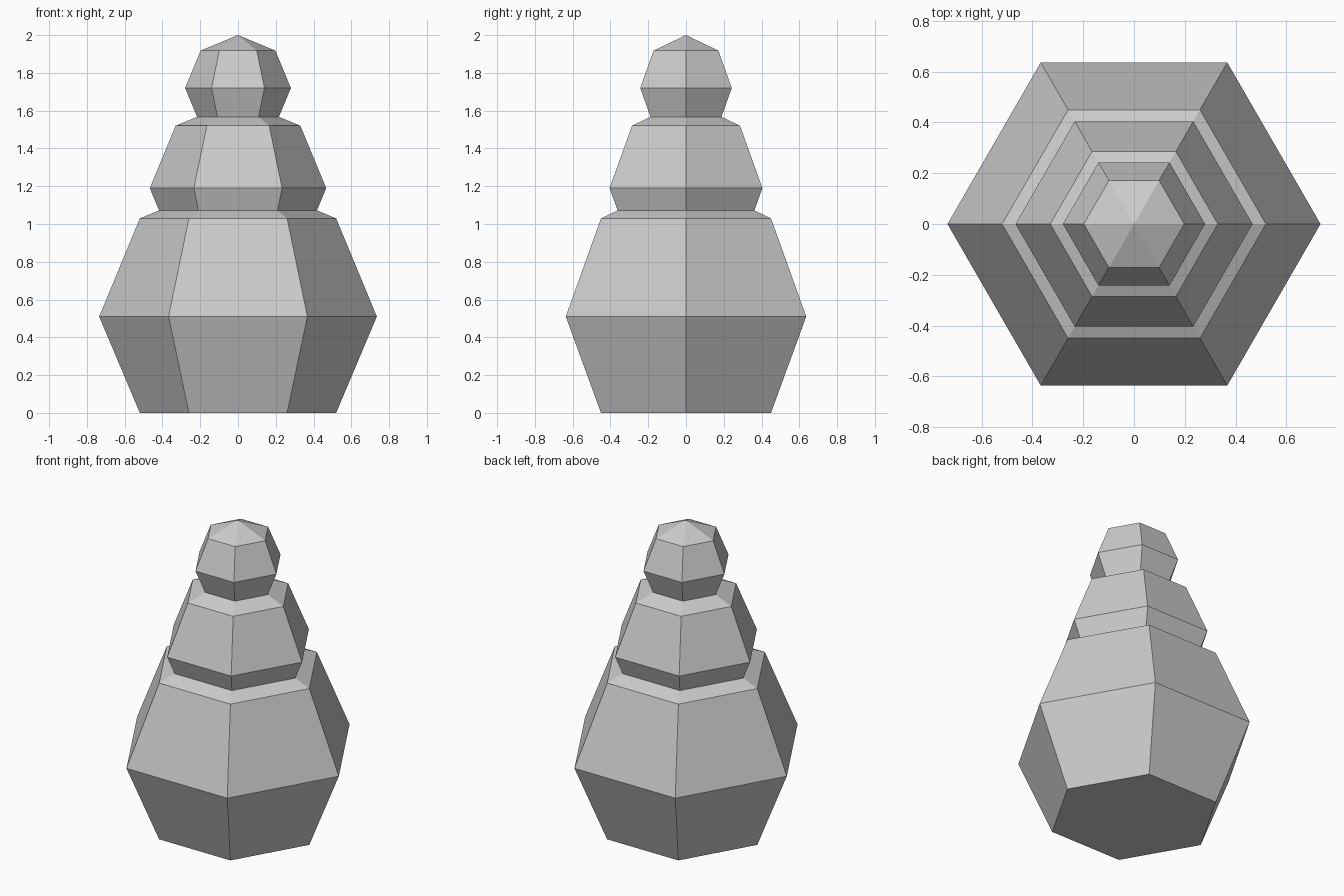
import bpy, bmesh
from math import radians
from mathutils import Matrix

old = bpy.data.objects.get("Cube")
if old:
    bpy.data.objects.remove(old, do_unlink=True)

# Single plain grey
grey = bpy.data.materials.new("light_grey")
grey.use_nodes = True
colour = (0.6, 0.6, 0.6, 1)
grey.diffuse_color = colour
grey.node_tree.nodes["Principled BSDF"].inputs["Base Color"].default_value = colour


def ball(name, radius, height, flat_base=False):
    """Six-sided low-poly ball with a corner on each side along x."""
    bm = bmesh.new()
    bmesh.ops.create_uvsphere(
        bm, u_segments=6, v_segments=4, radius=radius,
        matrix=Matrix.Translation((0, 0, height)) @ Matrix.Rotation(radians(90), 4, 'Z'))
    if flat_base:
        # Remove the lower pole, rest the ring on the ground and close it
        pole = min(bm.verts, key=lambda v: v.co.z)
        bmesh.ops.delete(bm, geom=[pole], context='VERTS')
        rim = [e for e in bm.edges if e.is_boundary]
        for v in {v for e in rim for v in e.verts}:
            v.co.z = 0
        bmesh.ops.contextual_create(bm, geom=rim)
    bmesh.ops.recalc_face_normals(bm, faces=bm.faces[:])
    mesh = bpy.data.meshes.new(name)
    bm.to_mesh(mesh)
    bm.free()
    mesh.materials.append(grey)
    obj = bpy.data.objects.new(name, mesh)
    bpy.context.collection.objects.link(obj)


# Three stacked, overlapping balls
ball("lower_body", 0.735, 0.51, flat_base=True)
ball("upper_body", 0.467, 1.19)
ball("head", 0.28, 1.72)
